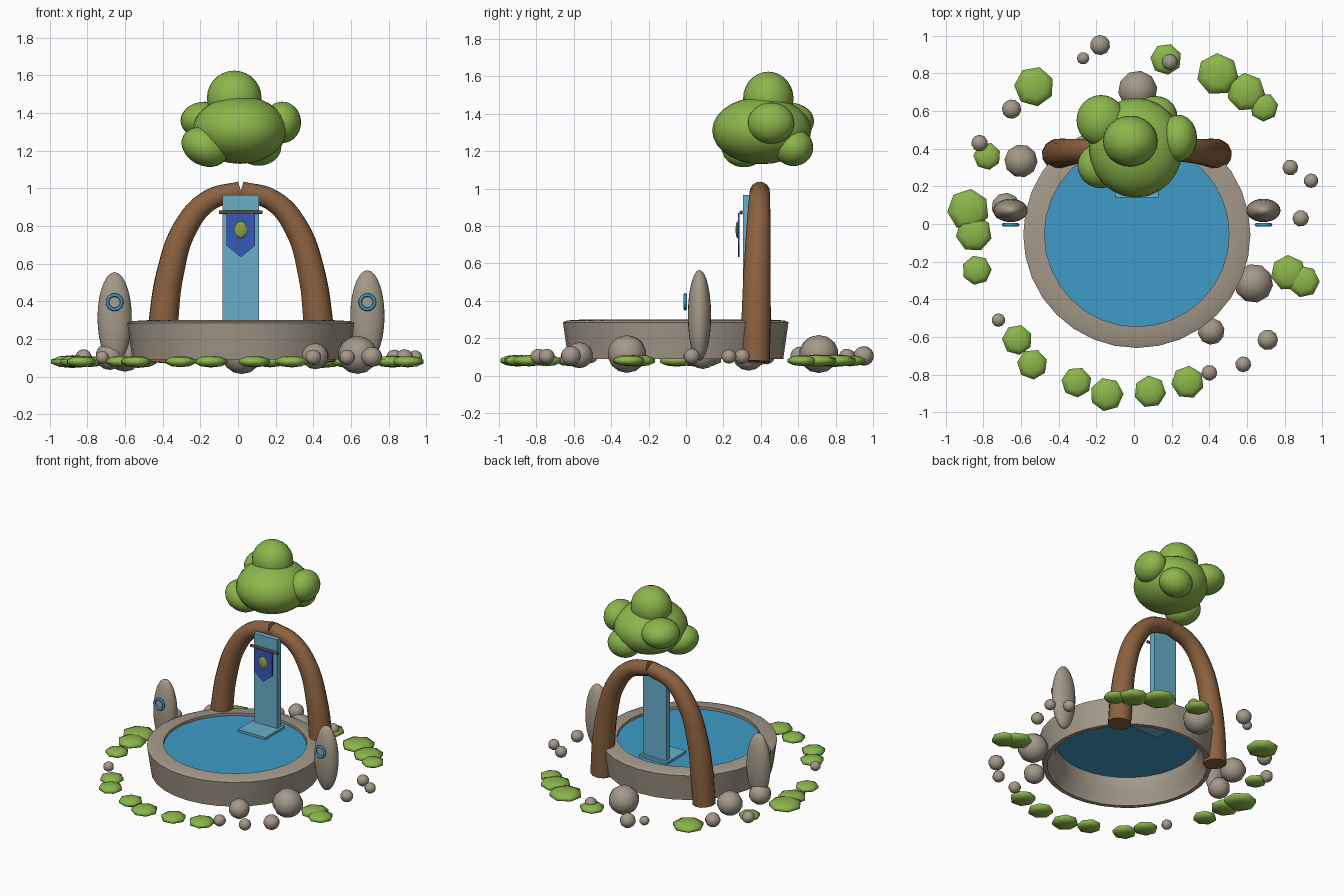
import bpy, bmesh, math, random
from mathutils import Matrix, Vector

random.seed(4)
cube = bpy.data.objects.get("Cube")
if cube:
    bpy.data.objects.remove(cube)


def material(name, r, g, b):
    m = bpy.data.materials.new(name)
    m.use_nodes = True
    m.diffuse_color = (r, g, b, 1)
    bsdf = next(n for n in m.node_tree.nodes if n.type == 'BSDF_PRINCIPLED')
    bsdf.inputs["Base Color"].default_value = (r, g, b, 1)
    return m


STONE = material("warm grey stone", 0.37, 0.32, 0.25)
WOOD = material("brown bark", 0.26, 0.12, 0.05)
DARK_WOOD = material("dark wood", 0.13, 0.055, 0.03)
LEAF = material("leaf green", 0.26, 0.47, 0.07)
WATER = material("pool blue", 0.05, 0.33, 0.58)
FALL = material("pale water blue", 0.14, 0.43, 0.60)
CLOTH = material("banner blue", 0.035, 0.10, 0.48)
EMBLEM = material("olive green", 0.28, 0.37, 0.05)
RING = material("ring blue", 0.04, 0.31, 0.58)


def finish(bm, name, mat, smooth=None):
    """Turn a bmesh into an object, smooth below the given angle."""
    bmesh.ops.recalc_face_normals(bm, faces=bm.faces)
    me = bpy.data.meshes.new(name)
    bm.to_mesh(me)
    bm.free()
    me.materials.append(mat)
    ob = bpy.data.objects.new(name, me)
    bpy.context.collection.objects.link(ob)
    if smooth:
        smooth_by_angle(ob, smooth)
    return ob


def smooth_by_angle(ob, degrees):
    bpy.ops.object.select_all(action='DESELECT')
    ob.select_set(True)
    bpy.context.view_layer.objects.active = ob
    bpy.ops.object.shade_smooth_by_angle(angle=math.radians(degrees))


def ellipsoid(name, mat, centre, radii, segs=24, rings=14, spin=0.0, tilt=0.0):
    bm = bmesh.new()
    bmesh.ops.create_uvsphere(bm, u_segments=segs, v_segments=rings, radius=1)
    m = (Matrix.Translation(centre) @ Matrix.Rotation(tilt, 4, 'Y')
         @ Matrix.Diagonal((*radii, 1)) @ Matrix.Rotation(spin, 4, 'Z'))
    bm.transform(m)
    return finish(bm, name, mat, 80)


def box(name, mat, low, high):
    bm = bmesh.new()
    bmesh.ops.create_cube(bm, size=1)
    low, high = Vector(low), Vector(high)
    bm.transform(Matrix.Translation((low + high) / 2) @ Matrix.Diagonal((*(high - low), 1)))
    return finish(bm, name, mat)


def lathe(name, mat, profile, centre, segs, smooth, turn=None):
    """Revolve a closed profile of (radius, height) around z."""
    bm = bmesh.new()
    vs = [bm.verts.new((r, 0, z)) for r, z in profile]
    es = [bm.edges.new((vs[i], vs[(i + 1) % len(vs)])) for i in range(len(vs))]
    bmesh.ops.spin(bm, geom=vs + es, cent=(0, 0, 0), axis=(0, 0, 1),
                   angle=math.tau, steps=segs)
    bmesh.ops.remove_doubles(bm, verts=bm.verts, dist=0.0005)
    if turn:
        bm.transform(turn)
    bm.transform(Matrix.Translation(centre))
    return finish(bm, name, mat, smooth)


CX, CY = 0.015, -0.055

# Basin: open stone ring with a softly sloped rim
lathe("basin", STONE, [(0.575, 0.09), (0.603, 0.285), (0.58, 0.295), (0.49, 0.30),
                       (0.49, 0.2), (0.53, 0.14), (0.545, 0.09)], (CX, CY, 0), 32, 50)

# Pool surface
bm = bmesh.new()
bmesh.ops.create_circle(bm, cap_ends=True, segments=32, radius=0.495)
bm.transform(Matrix.Translation((CX, CY, 0.28)))
finish(bm, "pool_water", WATER)

# Waterfall sheet and splash step
box("waterfall", FALL, (CX - 0.097, 0.305, 0.27), (CX + 0.097, 0.35, 0.965))
box("splash_step", FALL, (CX - 0.115, 0.14, 0.265), (CX + 0.115, 0.37, 0.298))

# Arch: two tapering trunks meeting at the top
trunk = [(0.425, 0.37, 0.075, 0.08), (0.41, 0.375, 0.3, 0.08), (0.375, 0.38, 0.55, 0.074),
         (0.295, 0.388, 0.79, 0.066), (0.17, 0.393, 0.935, 0.058), (0.0, 0.395, 0.985, 0.054)]
for side, label in ((1, "left"), (-1, "right")):
    cu = bpy.data.curves.new(label + "_trunk", 'CURVE')
    cu.dimensions = '3D'
    cu.bevel_depth = 1
    cu.bevel_resolution = 4
    cu.resolution_u = 6
    cu.use_fill_caps = True
    sp = cu.splines.new('BEZIER')
    sp.bezier_points.add(len(trunk) - 1)
    for p, (dx, y, z, r) in zip(sp.bezier_points, trunk):
        p.co = (CX + side * dx, y, z)
        p.radius = r
        p.handle_left_type = p.handle_right_type = 'AUTO'
    cu.materials.append(WOOD)
    ob = bpy.data.objects.new(label + "_trunk", cu)
    bpy.context.collection.objects.link(ob)
    bpy.ops.object.select_all(action='DESELECT')
    ob.select_set(True)
    bpy.context.view_layer.objects.active = ob
    bpy.ops.object.convert(target='MESH')
    smooth_by_angle(bpy.context.object, 50)

# Leafy crown: one large mass with lobes
crown = [((0.01, 0.405, 1.31), (0.25, 0.265, 0.18), 0),
         ((-0.02, 0.44, 1.48), (0.145, 0.135, 0.145), 0),
         ((-0.175, 0.31, 1.22), (0.13, 0.12, 0.1), 0.45),
         ((0.235, 0.455, 1.35), (0.1, 0.125, 0.11), 0),
         ((-0.175, 0.55, 1.36), (0.13, 0.135, 0.1), 0),
         ((0.11, 0.575, 1.22), (0.12, 0.105, 0.1), 0)]
for centre, radii, tilt in crown:
    ellipsoid("crown_lobe", LEAF, centre, radii, tilt=tilt)

# Banner: pointed cloth hung from a rod, with a leaf emblem
bm = bmesh.new()
shape = [(-0.075, 0.87), (0.075, 0.87), (0.075, 0.695), (0, 0.635), (-0.075, 0.695)]
face = bm.faces.new([bm.verts.new((CX + x, 0.277, z)) for x, z in shape])
ext = bmesh.ops.extrude_face_region(bm, geom=[face])
bmesh.ops.translate(bm, vec=(0, 0.01, 0),
                    verts=[v for v in ext["geom"] if isinstance(v, bmesh.types.BMVert)])
finish(bm, "banner", CLOTH)
ellipsoid("banner_emblem", EMBLEM, (CX, 0.275, 0.78), (0.034, 0.01, 0.046), 8, 6)
bm = bmesh.new()
bmesh.ops.create_cone(bm, cap_ends=True, segments=10, radius1=0.01, radius2=0.01, depth=0.23)
bm.transform(Matrix.Translation((CX, 0.295, 0.872)) @ Matrix.Rotation(math.pi / 2, 4, 'Y'))
finish(bm, "banner_rod", DARK_WOOD, 50)

# Standing stones with ring marks
ring = [(0.038 + 0.009 * math.cos(a), 0.009 * math.sin(a))
        for a in (i * math.tau / 8 for i in range(8))]
for x, top, label in ((0.687, 0.565, "left"), (-0.655, 0.555, "right")):
    ellipsoid(label + "_standing_stone", STONE, (x, 0.072, top - 0.243), (0.091, 0.062, 0.243))
    lathe(label + "_stone_ring", RING, ring, (x, -0.004, 0.395), 24, 60,
          Matrix.Rotation(math.pi / 2, 4, 'X'))

# Loose rocks: x, y, radius
rocks = [(-0.18, 0.95, .055), (-0.27, 0.88, .034), (0.19, 0.86, .043), (0.02, 0.71, .107),
         (-0.65, 0.61, .053), (-0.82, 0.43, .045), (-0.6, 0.335, .09), (-0.68, 0.09, .078),
         (0.83, 0.3, .043), (0.94, 0.23, .04), (0.885, 0.03, .045), (0.635, -0.315, .106),
         (0.41, -0.57, .073), (0.71, -0.615, .056), (0.58, -0.745, .043),
         (0.4, -0.79, .043), (-0.72, -0.51, .037)]
for x, y, r in rocks:
    ellipsoid("rock", STONE, (x, y, 0.094 + 0.2 * r), (r, r, r * 0.95), 10, 7,
              random.uniform(0, 3))

# Low leafy pads around the basin: x, y, radius
pads = [(-0.53, 0.73, .112), (-0.78, 0.36, .077), (0.17, 0.875, .088), (0.445, 0.795, .118),
        (0.595, 0.7, .108), (0.69, 0.62, .08), (-0.88, 0.075, .118), (-0.85, -0.05, .102),
        (-0.835, -0.245, .083), (0.82, -0.26, .1), (0.9, -0.305, .09), (-0.62, -0.615, .085),
        (-0.54, -0.745, .085), (-0.305, -0.84, .085), (-0.145, -0.905, .094),
        (0.085, -0.89, .09), (0.285, -0.84, .092)]
for x, y, r in pads:
    ellipsoid("leaf_pad", LEAF, (x, y, 0.08), (r, r, 0.02 + 0.12 * r), 7, 5,
              random.uniform(0, 3))
